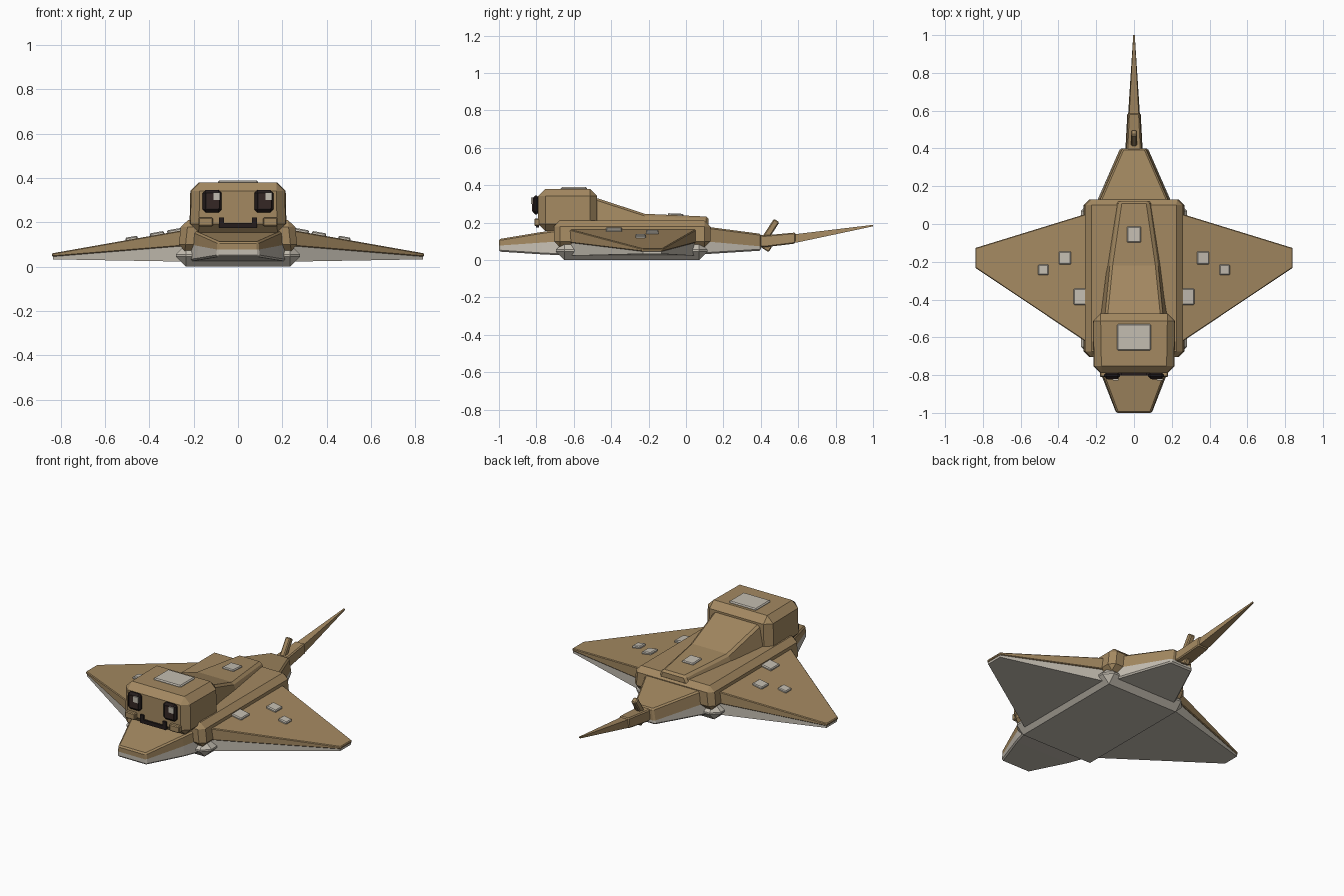
import bpy, bmesh, math
from mathutils import Vector, Matrix

cube = bpy.data.objects.get("Cube")
if cube:
    bpy.data.objects.remove(cube, do_unlink=True)


def material(name, rgb):
    m = bpy.data.materials.new(name)
    m.use_nodes = True
    m.diffuse_color = (*rgb, 1)
    m.node_tree.nodes["Principled BSDF"].inputs["Base Color"].default_value = (*rgb, 1)
    return m


TAN = material("sandy tan", (0.37, 0.25, 0.12))
PALE = material("pale grey", (0.55, 0.51, 0.44))
DARK = material("dark brown black", (0.018, 0.012, 0.012))
PUPIL = material("deep brown", (0.035, 0.02, 0.018))


def finish(name, bm, mats, bevel=0.0, split=None):
    """Chamfer sharp edges, then colour everything below the split plane with mats[1]."""
    bmesh.ops.recalc_face_normals(bm, faces=bm.faces)
    if bevel:
        sharp = [e for e in bm.edges if e.calc_face_angle(0) > math.radians(35)]
        bmesh.ops.bevel(bm, geom=sharp, offset=bevel, segments=1,
                        affect='EDGES', clamp_overlap=True)
    if split:
        point, normal = Vector(split[0]), Vector(split[1])
        bmesh.ops.bisect_plane(bm, geom=bm.verts[:] + bm.edges[:] + bm.faces[:],
                               plane_co=point, plane_no=normal)
        for f in bm.faces:
            f.material_index = int((f.calc_center_median() - point).dot(normal) < 0)
    bmesh.ops.recalc_face_normals(bm, faces=bm.faces)
    me = bpy.data.meshes.new(name)
    bm.to_mesh(me)
    bm.free()
    for m in mats:
        me.materials.append(m)
    ob = bpy.data.objects.new(name, me)
    bpy.context.scene.collection.objects.link(ob)
    return ob


def skin(name, rings, mats, bevel=0.0, split=None):
    """Join four-cornered rings into a closed solid."""
    bm = bmesh.new()
    loops = [[bm.verts.new(p) for p in r] for r in rings]
    for a, b in zip(loops, loops[1:]):
        for i in range(4):
            j = (i + 1) % 4
            bm.faces.new((a[i], a[j], b[j], b[i]))
    bm.faces.new(loops[0])
    bm.faces.new(loops[-1])
    return finish(name, bm, mats, bevel, split)


def loft(name, stations, mats, bevel=0.0, split=None):
    """Stations along y: (y, half width below, half width above, z low, z high)."""
    rings = [[(-a, y, lo), (a, y, lo), (b, y, hi), (-b, y, hi)]
             for y, a, b, lo, hi in stations]
    return skin(name, rings, mats, bevel, split)


def box(name, centre, size, mat, bevel=0.0, axis='Y', angle=0.0):
    bm = bmesh.new()
    bmesh.ops.create_cube(bm, size=1)
    bmesh.ops.scale(bm, vec=size, verts=bm.verts)
    ob = finish(name, bm, [mat], bevel)
    ob.data.transform(Matrix.Translation(centre) @ Matrix.Rotation(angle, 4, axis))
    return ob


# Trunk: pale belly pan and tan upper shell
loft("belly", [(-0.695, 0.28, 0.28, 0, 0.1), (0.115, 0.28, 0.28, 0, 0.1)], [PALE], 0.045)
loft("shell", [(-0.705, 0.27, 0.255, 0.07, 0.21), (0.13, 0.27, 0.255, 0.07, 0.21)],
     [TAN], 0.03)

# Raised back and head
loft("back_ridge", [(-0.52, 0.185, 0.155, 0.18, 0.345), (-0.22, 0.15, 0.125, 0.18, 0.247),
                    (0.12, 0.1, 0.075, 0.18, 0.232)], [TAN], 0.012)
loft("head", [(-0.79, 0.215, 0.21, 0.155, 0.38), (-0.475, 0.22, 0.215, 0.155, 0.38)],
     [TAN], 0.038)

# Snout and tail root, both with a pale underside
loft("snout", [(-1.0, 0.095, 0.09, 0.045, 0.112), (-0.77, 0.185, 0.175, 0.03, 0.15),
               (-0.66, 0.22, 0.21, 0.025, 0.165)], [TAN, PALE], 0.008,
     ((0, -1, 0.077), (0, -0.07, 1)))
loft("tail_root", [(0.08, 0.215, 0.2, 0.03, 0.182), (0.4, 0.075, 0.06, 0.05, 0.14)],
     [TAN, PALE], 0.008, ((0, 0.1, 0.1), (0, 0.09, 1)))

# Tail and its barb
loft("tail_sleeve", [(0.33, 0.045, 0.038, 0.08, 0.14), (0.42, 0.045, 0.038, 0.068, 0.132),
                     (0.585, 0.036, 0.03, 0.088, 0.147)], [TAN], 0.006)
loft("tail_whip", [(0.5, 0.034, 0.028, 0.085, 0.138), (0.6, 0.03, 0.024, 0.095, 0.14),
                   (1.0, 0.004, 0.004, 0.18, 0.188)], [TAN])
box("tail_barb", (0, 0.455, 0.165), (0.032, 0.035, 0.11), TAN, 0.006, 'X', math.radians(-33))
box("tail_keel", (0, 0.43, 0.07), (0.032, 0.05, 0.035), TAN, 0.005, 'X', math.radians(-33))

# Fins in two layers with pale spots that follow the slope
for side, s in (("left", 1), ("right", -1)):
    def section(x, y0, y1, lo, hi):
        return [(s * x, y0, lo), (s * x, y1, lo), (s * x, y1, hi), (s * x, y0, hi)]

    skin(side + "_fin_top", [section(0.2, -0.66, 0.07, 0.097, 0.173),
                             section(0.84, -0.232, -0.127, 0.045, 0.06)], [TAN], 0.004)
    skin(side + "_fin_underside", [section(0.2, -0.65, 0.06, 0.022, 0.1),
                                   section(0.835, -0.23, -0.13, 0.033, 0.047)], [PALE])
    tilt = s * math.atan(0.177)
    for label, x, y, w, d in (("inner", 0.285, -0.385, 0.07, 0.085),
                              ("middle", 0.365, -0.18, 0.065, 0.068),
                              ("outer", 0.48, -0.243, 0.056, 0.056)):
        top = 0.173 - 0.177 * (x - 0.2)
        box(f"{side}_{label}_spot", (s * x, y, top + 0.003), (w, d, 0.018), PALE, 0.005,
            'Y', tilt)

    # Face: eye, pupil, highlight, cheek and mouth corner
    ex = s * 0.117
    box(side + "_eye", (ex, -0.802, 0.295), (0.086, 0.036, 0.102), DARK, 0.014)
    box(side + "_pupil", (ex + 0.006, -0.82, 0.298), (0.056, 0.008, 0.07), PUPIL)
    box(side + "_eye_glint", (ex + 0.021, -0.824, 0.317), (0.03, 0.008, 0.034), PALE)
    box(side + "_cheek", (s * 0.146, -0.796, 0.202), (0.066, 0.03, 0.04), TAN, 0.005)
    box(side + "_mouth_corner", (s * 0.074, -0.793, 0.207), (0.022, 0.016, 0.03), DARK)

box("mouth", (0, -0.793, 0.185), (0.17, 0.016, 0.022), DARK)

# Pale spots on head and back
box("head_spot", (0, -0.6, 0.38), (0.18, 0.14, 0.018), PALE, 0.006)
box("back_spot", (0, -0.055, 0.241), (0.076, 0.085, 0.015), PALE, 0.005, 'X', math.radians(-2.5))
